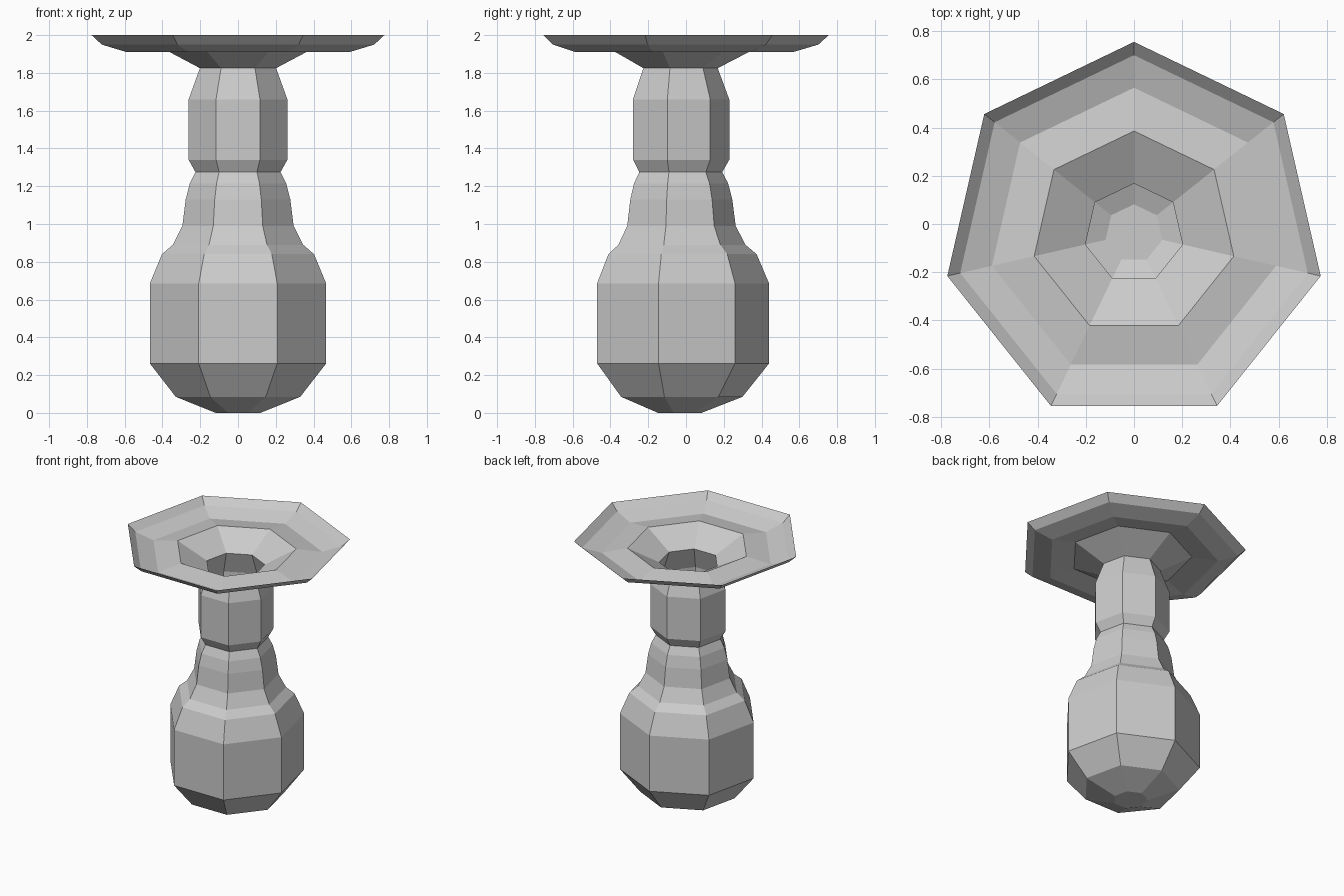
import bpy, bmesh, math

if "Cube" in bpy.data.objects:
    bpy.data.objects.remove(bpy.data.objects["Cube"])

SIDES = 7
CY = -0.039  # heptagon centre, so that its bounds are centred on y = 0

# (radius, height) from foot to lip
profile = [
    (0.121, 0.0), (0.338, 0.085), (0.479, 0.262), (0.479, 0.685),   # belly
    (0.413, 0.84), (0.354, 0.89), (0.302, 0.99), (0.284, 1.13),     # shoulder
    (0.262, 1.215), (0.231, 1.275),                                 # lower neck
    (0.268, 1.34), (0.268, 1.66), (0.207, 1.825),                   # collar
    (0.425, 1.938), (0.605, 1.91), (0.74, 1.95), (0.795, 2.0),      # flared rim
]

mat = bpy.data.materials.new("plain grey")
mat.diffuse_color = (0.6, 0.6, 0.6, 1)
mat.use_nodes = True
mat.node_tree.nodes["Principled BSDF"].inputs["Base Color"].default_value = mat.diffuse_color

# Thin open shell with a closed foot
bm = bmesh.new()
rings = []
for r, z in profile:
    ring = []
    for i in range(SIDES):
        a = math.pi / 2 + 2 * math.pi * i / SIDES
        ring.append(bm.verts.new((r * math.cos(a), CY + r * math.sin(a), z)))
    rings.append(ring)
bm.faces.new(rings[0][::-1])
for lo, hi in zip(rings, rings[1:]):
    for i in range(SIDES):
        j = (i + 1) % SIDES
        bm.faces.new((lo[i], lo[j], hi[j], hi[i]))

mesh = bpy.data.meshes.new("vase")
bm.to_mesh(mesh)
bm.free()
mesh.materials.append(mat)
vase = bpy.data.objects.new("vase", mesh)
bpy.context.collection.objects.link(vase)
